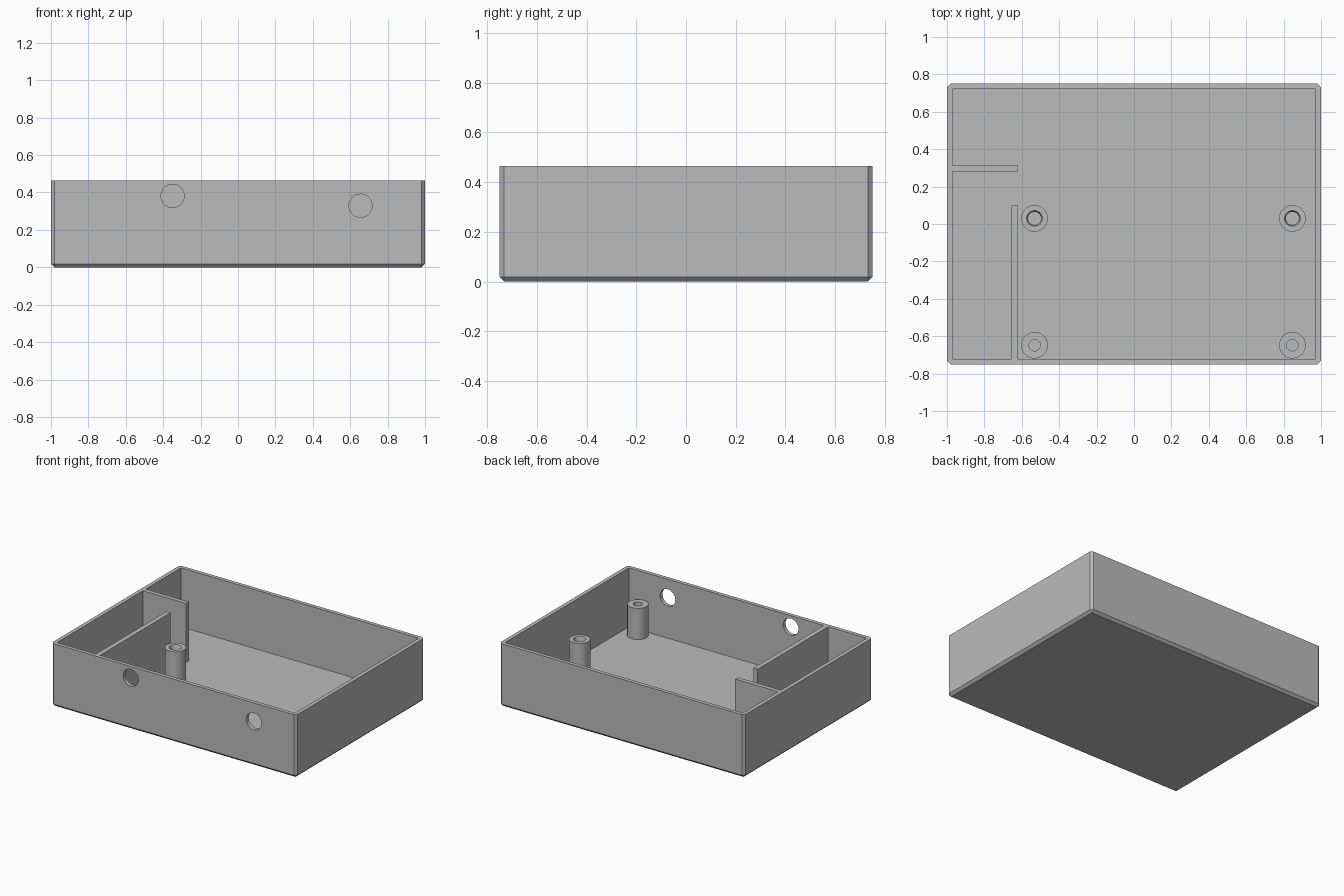
import bpy, bmesh, math
from mathutils import Matrix, Vector

if "Cube" in bpy.data.objects:
    bpy.data.objects.remove(bpy.data.objects["Cube"], do_unlink=True)

HEIGHT, FLOOR, CHAMFER = 0.465, 0.03, 0.018
IN_X, IN_Y = 0.971, 0.722          # half sizes of the cavity
POST_R, POST_TOP = 0.071, 0.26

grey = bpy.data.materials.new("plain grey")
grey.use_nodes = True
colour = (0.5, 0.5, 0.5, 1)
grey.diffuse_color = colour
grey.node_tree.nodes["Principled BSDF"].inputs["Base Color"].default_value = colour


def add_object(name, bm):
    bmesh.ops.recalc_face_normals(bm, faces=bm.faces)
    mesh = bpy.data.meshes.new(name)
    bm.to_mesh(mesh)
    bm.free()
    mesh.materials.append(grey)
    obj = bpy.data.objects.new(name, mesh)
    bpy.context.collection.objects.link(obj)
    return obj


def box_bmesh(low, high):
    low, high = Vector(low), Vector(high)
    bm = bmesh.new()
    bmesh.ops.create_cube(bm, size=1, matrix=Matrix.Translation((low + high) / 2)
                          @ Matrix.Diagonal((high - low).to_4d()))
    return bm


def activate(obj):
    bpy.ops.object.select_all(action='DESELECT')
    obj.select_set(True)
    bpy.context.view_layer.objects.active = obj


def cut(target, cutter):
    cutter.hide_render = True
    mod = target.modifiers.new("cut", 'BOOLEAN')
    mod.operation, mod.solver, mod.object = 'DIFFERENCE', 'EXACT', cutter
    activate(target)
    bpy.ops.object.modifier_apply(modifier=mod.name)
    bpy.data.objects.remove(cutter, do_unlink=True)


def lathe(name, profile, location, steps=48):
    # closed ring profile of (radius, height) pairs turned about z
    bm = bmesh.new()
    verts = [bm.verts.new((r, 0, z)) for r, z in profile]
    edges = [bm.edges.new((verts[i - 1], v)) for i, v in enumerate(verts)]
    bmesh.ops.spin(bm, geom=verts + edges, cent=(0, 0, 0), axis=(0, 0, 1),
                   angle=math.tau, steps=steps, use_merge=True)
    bmesh.ops.remove_doubles(bm, verts=bm.verts, dist=1e-5)
    bmesh.ops.translate(bm, verts=bm.verts, vec=location)
    obj = add_object(name, bm)
    activate(obj)
    bpy.ops.object.shade_smooth_by_angle(angle=math.radians(30))


# Open tray: chamfered block, hollowed out
bm = box_bmesh((-1, -0.75, 0), (1, 0.75, HEIGHT))
edges = [e for e in bm.edges if min(v.co.z for v in e.verts) < 0.01]
bmesh.ops.bevel(bm, geom=edges, offset=CHAMFER, segments=1, affect='EDGES')
tray = add_object("tray", bm)
cut(tray, add_object("cavity_cutter", box_bmesh((-IN_X, -IN_Y, FLOOR), (IN_X, IN_Y, 1))))

# Two round openings in the front wall
for x, z in ((-0.35, 0.382), (0.655, 0.329)):
    bm = bmesh.new()
    bmesh.ops.create_cone(bm, cap_ends=True, segments=48, radius1=0.062, radius2=0.062,
                          depth=0.2, matrix=Matrix.Translation((x, -0.735, z))
                          @ Matrix.Rotation(math.pi / 2, 4, 'X'))
    cut(tray, add_object("opening_cutter", bm))
activate(tray)
bpy.ops.object.shade_smooth_by_angle(angle=math.radians(30))

# Inner partitions
add_object("short_partition", box_bmesh((-IN_X, 0.28, FLOOR), (-0.62, 0.312, HEIGHT)))
add_object("long_partition", box_bmesh((-0.655, -IN_Y, FLOOR), (-0.62, 0.1, HEIGHT)))

# Hollow screw posts, the back pair with a wider stepped mouth
for side, x in (("right", -0.532), ("left", 0.847)):
    lathe(f"front_{side}_post",
          [(POST_R, FLOOR), (POST_R, POST_TOP), (0.031, POST_TOP), (0.031, FLOOR)],
          (x, -0.648, 0))
    lathe(f"back_{side}_post",
          [(POST_R, FLOOR), (POST_R, POST_TOP), (0.042, POST_TOP),
           (0.035, POST_TOP - 0.02), (0.035, FLOOR)],
          (x, 0.03, 0))
